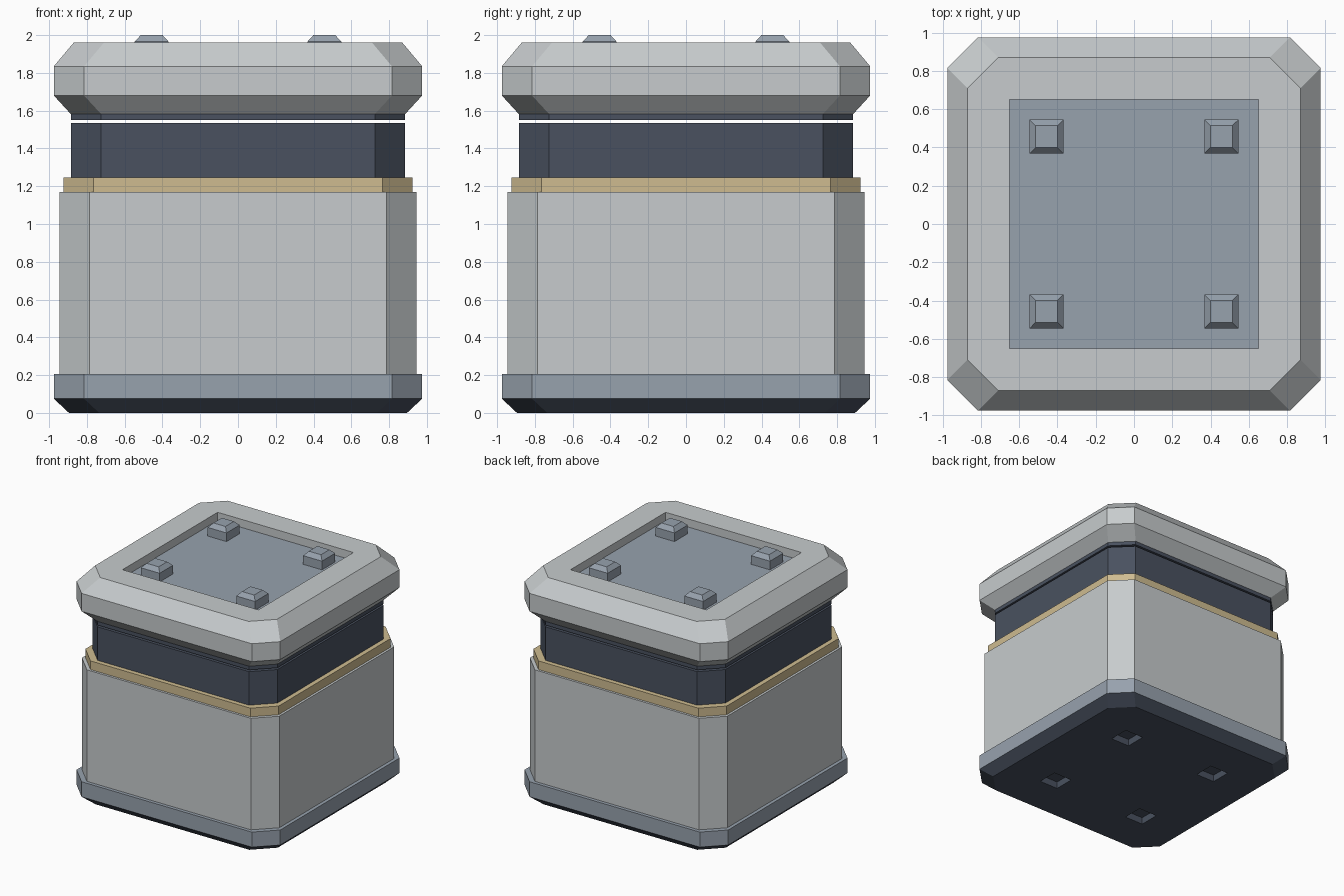
import bpy
import bmesh

if "Cube" in bpy.data.objects:
    bpy.data.objects.remove(bpy.data.objects["Cube"], do_unlink=True)


def material(name, rgb):
    m = bpy.data.materials.new(name)
    m.use_nodes = True
    m.diffuse_color = (*rgb, 1)
    m.node_tree.nodes["Principled BSDF"].inputs["Base Color"].default_value = (*rgb, 1)
    return m


GREY = material("light grey", (0.57, 0.60, 0.61))
STEEL = material("blue grey steel", (0.31, 0.36, 0.42))
NAVY = material("dark navy", (0.067, 0.083, 0.117))
GOLD = material("pale gold", (0.62, 0.50, 0.28))


def ring(bm, half, cut, z, centre=(0, 0)):
    """Square ring with cut corners; a cut of zero gives a plain square."""
    a, b = half, half - cut
    points = [(b, -a), (a, -b), (a, b), (b, a), (-b, a), (-a, b), (-a, -b), (-b, -a)]
    return [bm.verts.new((x + centre[0], y + centre[1], z)) for x, y in points]


def loft(name, profile, mats, bands, centre=(0, 0)):
    """Stack rings of (half, cut, z); bands holds the bottom, side and top slots."""
    bm = bmesh.new()
    rings = [ring(bm, *p, centre) for p in profile]
    bm.faces.new(rings[0][::-1]).material_index = bands[0]
    for low, high, slot in zip(rings, rings[1:], bands[1:]):
        for i in range(8):
            j = (i + 1) % 8
            bm.faces.new((low[i], low[j], high[j], high[i])).material_index = slot
    bm.faces.new(rings[-1]).material_index = bands[-1]
    bmesh.ops.remove_doubles(bm, verts=bm.verts[:], dist=1e-4)
    bmesh.ops.recalc_face_normals(bm, faces=bm.faces[:])
    mesh = bpy.data.meshes.new(name)
    bm.to_mesh(mesh)
    bm.free()
    for m in mats:
        mesh.materials.append(m)
    obj = bpy.data.objects.new(name, mesh)
    bpy.context.scene.collection.objects.link(obj)
    return obj


CUT = 0.16
CORNERS = {"front_right": (-1, -1), "front_left": (1, -1),
           "back_right": (-1, 1), "back_left": (1, 1)}
SPREAD = 0.457

# Base with a dark sloped underside
base = loft("base", [(0.895, CUT, 0), (0.975, CUT, 0.075), (0.975, CUT, 0.205)],
            [NAVY, STEEL], [0, 0, 1, 1])

# Square pockets under the base
for corner, (sx, sy) in CORNERS.items():
    cutter = loft("pocket_cutter", [(0.09, 0, -0.05), (0.09, 0, 0.06)],
                  [NAVY], [0, 0, 0], (sx * SPREAD, sy * SPREAD))
    cutter.hide_render = True
    mod = base.modifiers.new("pocket", "BOOLEAN")
    mod.operation = "DIFFERENCE"
    mod.solver = "EXACT"
    mod.object = cutter
    bpy.context.view_layer.objects.active = base
    bpy.ops.object.modifier_apply(modifier=mod.name)
    bpy.data.objects.remove(cutter, do_unlink=True)

# Body, trim band and dark collar
loft("body", [(0.945, CUT, 0.19), (0.945, CUT, 1.17)], [GREY], [0, 0, 0])
loft("trim_band", [(0.925, CUT, 1.15), (0.925, CUT, 1.245)], [GOLD], [0, 0, 0])
loft("collar", [(0.885, CUT, 1.2), (0.885, CUT, 1.535)], [NAVY], [0, 0, 0])

# Lid with a dark neck below and a square tray sunk in its top
loft("lid",
     [(0.885, CUT, 1.55), (0.885, CUT, 1.582), (0.975, CUT, 1.68), (0.975, CUT, 1.835),
      (0.87, CUT, 1.96), (0.65, 0, 1.96), (0.65, 0, 1.89)],
     [GREY, NAVY, STEEL], [1, 1, 0, 0, 0, 0, 0, 2])

# Bevelled studs standing in the tray
for corner, (sx, sy) in CORNERS.items():
    loft(corner + "_stud", [(0.09, 0, 1.88), (0.09, 0, 1.965), (0.058, 0, 2.0)],
         [STEEL], [0, 0, 0, 0], (sx * SPREAD, sy * SPREAD))
